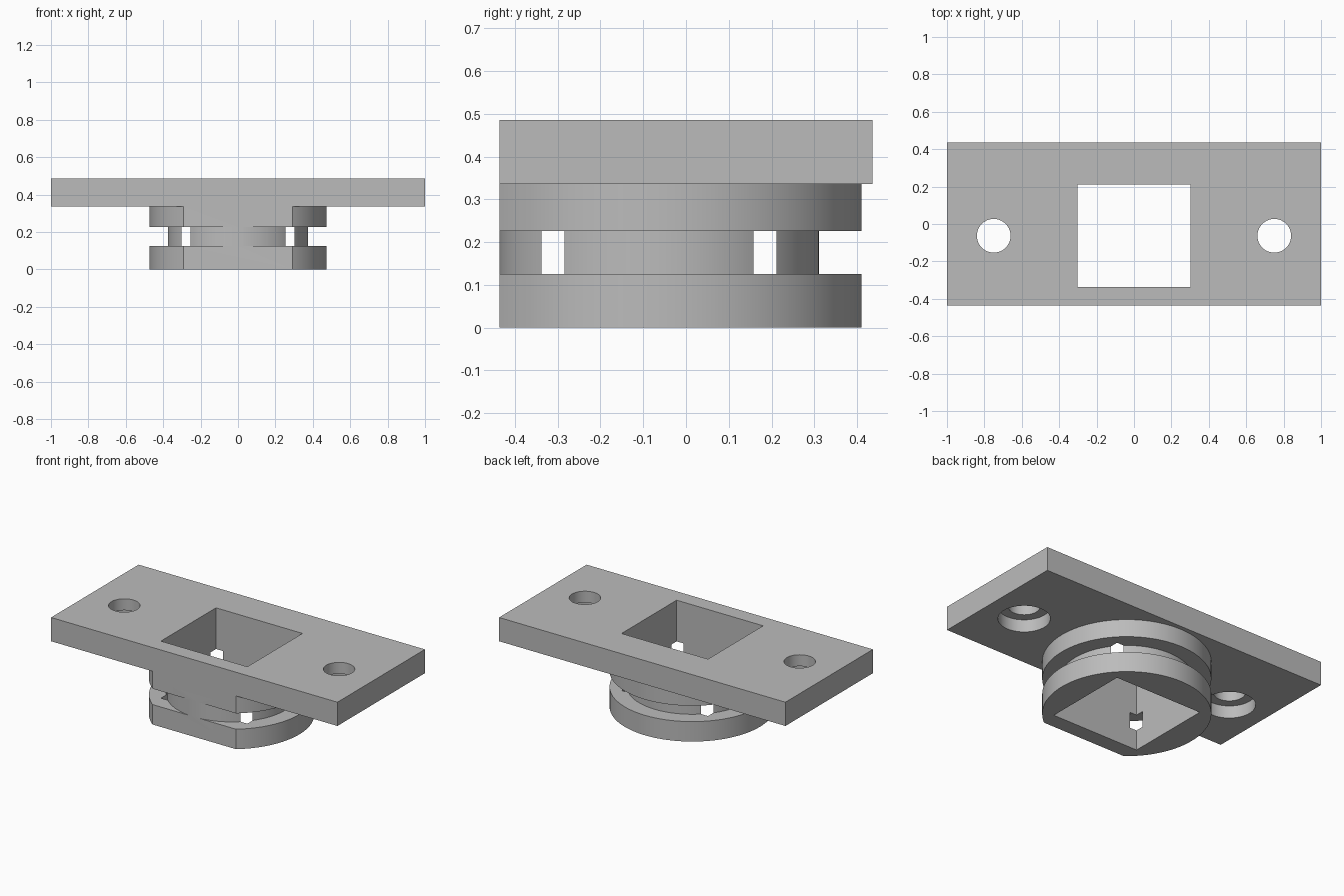
import bpy
import math

if "Cube" in bpy.data.objects:
    bpy.data.objects.remove(bpy.data.objects["Cube"], do_unlink=True)

FRONT = -0.4365          # flush front face
AXIS_Y = -0.063          # centre line of spool, opening and bolt holes
PLATE_BOTTOM, PLATE_TOP = 0.336, 0.486

grey = bpy.data.materials.new("plain grey")
grey.use_nodes = True
colour = (0.5, 0.5, 0.5, 1)
grey.diffuse_color = colour
grey.node_tree.nodes["Principled BSDF"].inputs["Base Color"].default_value = colour


def box(name, x0, x1, y0, y1, z0, z1):
    bpy.ops.mesh.primitive_cube_add(
        size=1, location=((x0 + x1) / 2, (y0 + y1) / 2, (z0 + z1) / 2))
    ob = bpy.context.object
    ob.name = name
    ob.scale = (x1 - x0, y1 - y0, z1 - z0)
    bpy.ops.object.transform_apply(location=True, rotation=False, scale=True)
    ob.data.materials.append(grey)
    return ob


def cylinder(name, x, radius, z0, z1, sides=128):
    bpy.ops.mesh.primitive_cylinder_add(
        vertices=sides, radius=radius, depth=z1 - z0,
        location=(x, AXIS_Y, (z0 + z1) / 2))
    ob = bpy.context.object
    ob.name = name
    bpy.ops.object.transform_apply(location=True, rotation=False, scale=True)
    ob.data.materials.append(grey)
    return ob


def combine(target, tool, operation):
    """Apply one boolean step and discard the tool."""
    mod = target.modifiers.new(tool.name, 'BOOLEAN')
    mod.operation = operation
    mod.solver = 'EXACT'
    mod.object = tool
    bpy.context.view_layer.objects.active = target
    bpy.ops.object.modifier_apply(modifier=mod.name)
    bpy.data.objects.remove(tool, do_unlink=True)


# Plate, left long at the front so that one cut makes everything flush
body = box("mounting_plate_with_spool", -1, 1, -0.6, -FRONT, PLATE_BOTTOM, PLATE_TOP)

# Grooved spool under the plate
combine(body, cylinder("upper_flange", 0, 0.4735, 0.226, 0.41), 'UNION')
combine(body, cylinder("core", 0, 0.3745, 0.06, 0.30), 'UNION')
combine(body, cylinder("lower_flange", 0, 0.4735, 0, 0.126), 'UNION')

# Flat front
combine(body, box("front_cutter", -1.2, 1.2, -1, FRONT, -0.2, 0.7), 'DIFFERENCE')

# Rectangular opening, which breaks through the core at its corners
combine(body, box("opening_cutter", -0.302, 0.302, AXIS_Y - 0.275, AXIS_Y + 0.275,
                  -0.2, 0.7), 'DIFFERENCE')

# Bolt holes with counterbores from below
for x in (-0.75, 0.75):
    combine(body, cylinder("bolt_hole_cutter", x, 0.09, 0.2, 0.6, 64), 'DIFFERENCE')
    combine(body, cylinder("counterbore_cutter", x, 0.147, 0.2, PLATE_BOTTOM + 0.078, 64),
            'DIFFERENCE')

# Smooth curved walls, sharp edges
bpy.ops.object.select_all(action='DESELECT')
body.select_set(True)
bpy.context.view_layer.objects.active = body
bpy.ops.object.shade_smooth_by_angle(angle=math.radians(25))
